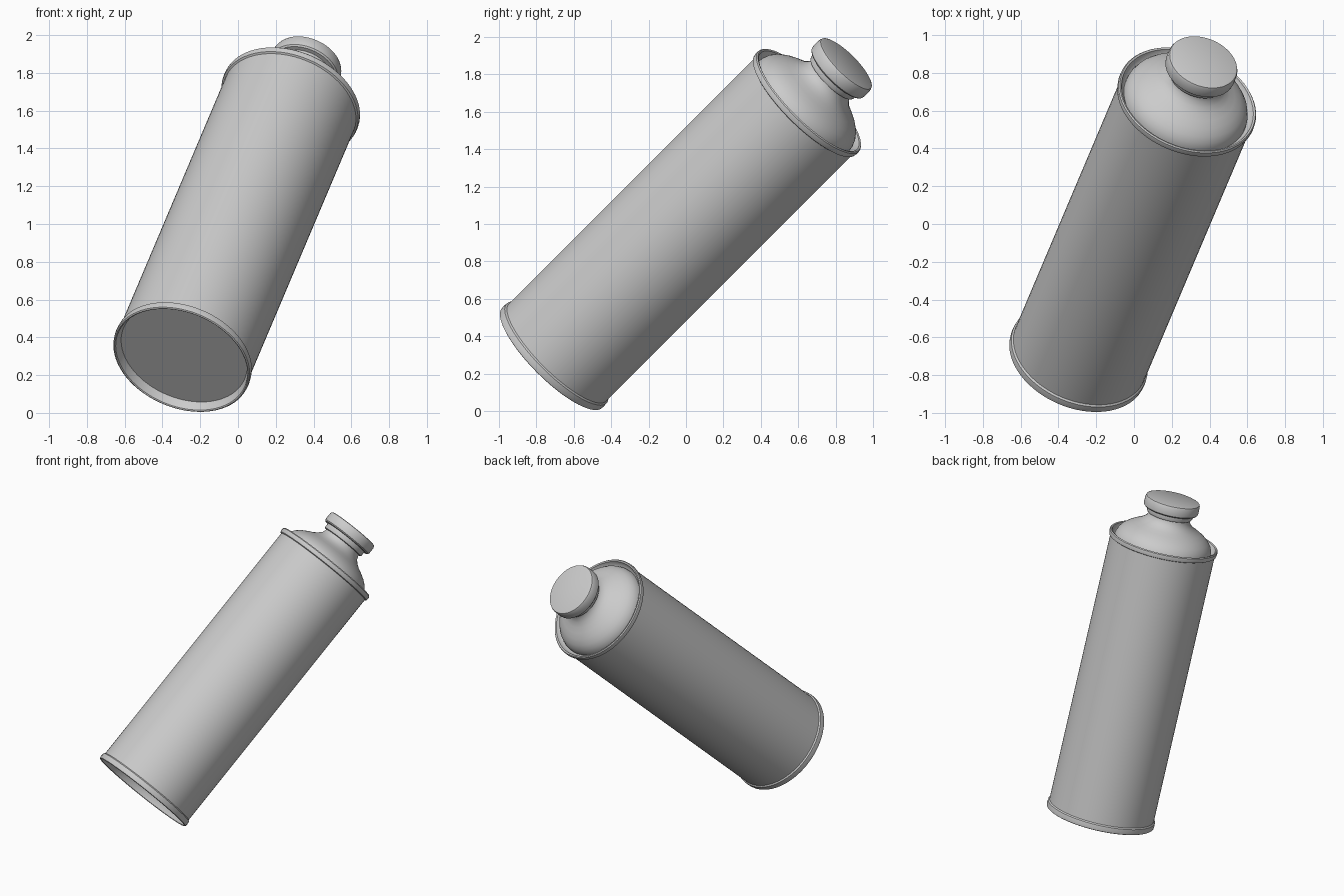
import bpy, math
from mathutils import Vector

if "Cube" in bpy.data.objects:
    bpy.data.objects.remove(bpy.data.objects["Cube"])

# Can axis: from centre of the base rim to centre of the cap top
BASE = Vector((-0.30, -0.72, 0.28))
AXIS = Vector((0.287, 0.678, 0.678)).normalized()
ROT = AXIS.to_track_quat('Z', 'Y')
SIDES = 72

grey = bpy.data.materials.new("plain grey")
grey.diffuse_color = (0.6, 0.6, 0.6, 1)
grey.use_nodes = True
grey.node_tree.nodes["Principled BSDF"].inputs["Base Color"].default_value = grey.diffuse_color


def lathe(name, profile):
    """Turn (radius, height) points about the can axis; radius 0 makes a pole."""
    verts, faces, rings = [], [], []
    for r, h in profile:
        start = len(verts)
        n = 1 if r == 0 else SIDES
        for i in range(n):
            a = 2 * math.pi * i / SIDES
            verts.append(BASE + ROT @ Vector((r * math.cos(a), r * math.sin(a), h)))
        rings.append([start + i % n for i in range(SIDES)])
    for lo, hi in zip(rings, rings[1:]):
        for i in range(SIDES):
            j = (i + 1) % SIDES
            quad = [lo[i], lo[j], hi[j], hi[i]]
            faces.append(list(dict.fromkeys(quad)))
    mesh = bpy.data.meshes.new(name)
    mesh.from_pydata(verts, [], faces)
    mesh.materials.append(grey)
    ob = bpy.data.objects.new(name, mesh)
    bpy.context.collection.objects.link(ob)
    bpy.context.view_layer.objects.active = ob
    ob.select_set(True)
    bpy.ops.object.shade_smooth_by_angle(angle=math.radians(35))
    ob.select_set(False)
    return ob


# Recessed bottom panel with the rolled bottom rim
lathe("bottom_rim", [(0, 0.05), (0.348, 0.05), (0.356, 0.035), (0.364, 0.004),
                     (0.370, 0.0), (0.377, 0.004), (0.379, 0.02),
                     (0.377, 0.042), (0.368, 0.05)])

# Long straight tube
lathe("can_body", [(0.368, 0.05), (0.368, 0.7), (0.368, 1.35), (0.368, 1.995)])

# Rolled top rim with the groove inside it
lathe("top_rim", [(0.368, 1.995), (0.378, 2.0), (0.381, 2.015), (0.380, 2.03),
                  (0.374, 2.037), (0.364, 2.033), (0.354, 2.005), (0.340, 1.995)])

# Bell-shaped shoulder and neck
lathe("shoulder", [(0.340, 1.995), (0.338, 2.015), (0.326, 2.045), (0.305, 2.073),
                   (0.272, 2.1), (0.235, 2.122), (0.2, 2.14), (0.172, 2.16),
                   (0.152, 2.182), (0.143, 2.205), (0.141, 2.23)])

# Collar beneath the cap
lathe("neck_collar", [(0.141, 2.21), (0.156, 2.214), (0.160, 2.222),
                      (0.160, 2.255)])

# Screw cap
lathe("cap", [(0.155, 2.25), (0.182, 2.252), (0.190, 2.26), (0.192, 2.275),
              (0.191, 2.315), (0.186, 2.327), (0.176, 2.331), (0, 2.331)])
